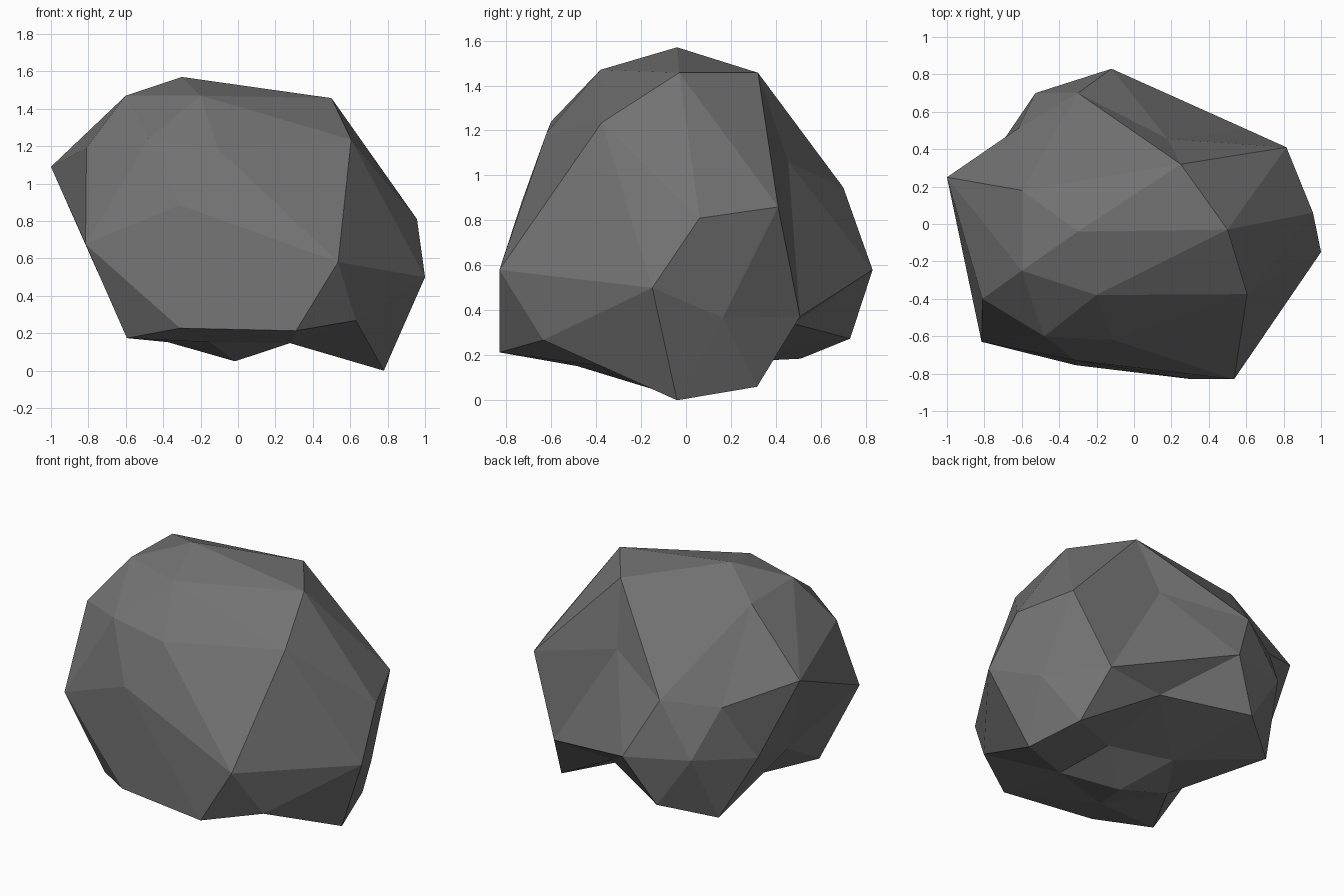
import bpy, bmesh
from mathutils import Vector

# Boulder corners, grouped in rings from top to bottom
crown = [(-.30, -.04, 1.57), (-.60, -.25, 1.47), (-.60, .18, 1.46),
         (-.20, -.38, 1.47), (.50, -.03, 1.457), (.25, .32, 1.457)]
shoulder = [(-1, .25, 1.09), (-.81, -.40, 1.19), (-.48, -.60, 1.24),
            (-.11, -.62, 1.19), (.605, -.375, 1.235), (.18, .455, 1.06),
            (-.30, .70, .946), (-.617, .513, .91)]
waist = [(-.815, -.63, .676), (-.31, -.73, .885), (.535, -.83, .58),
         (1, -.15, .50), (.957, .06, .81), (.815, .41, .86),
         (-.12, .83, .58), (-.527, .70, .61), (-.765, .35, .56)]
skirt = [(.31, -.83, .213), (.63, -.635, .268), (.85, .164, .367),
         (.60, .507, .372), (.20, .48, .34), (-.30, .73, .274),
         (-.594, .51, .185), (-.60, -.20, .37), (-.594, -.53, .174),
         (-.31, -.755, .227)]
underside = [(.78, -.04, 0), (.68, .316, .06), (.22, .02, .19),
             (-.20, .12, .20), (-.374, -.14, .152), (-.016, -.15, .05),
             (-.15, -.484, .152), (.278, -.35, .147)]
corners = [Vector(p) for p in crown + shoulder + waist + skirt + underside]

# Skin the corners as a ball around the core, then move each to its true place
core = Vector((0, 0, .75))
bm = bmesh.new()
verts = [bm.verts.new((p - core).normalized()) for p in corners]
bmesh.ops.convex_hull(bm, input=verts)
for v, p in zip(verts, corners):
    v.co = p
bmesh.ops.recalc_face_normals(bm, faces=bm.faces[:])

mesh = bpy.data.meshes.new("boulder")
bm.to_mesh(mesh)
bm.free()

# Flat grey stone
stone = bpy.data.materials.new("dark_grey_stone")
stone.diffuse_color = (.17, .17, .17, 1)
mesh.materials.append(stone)
boulder = bpy.data.objects.new("boulder", mesh)
bpy.context.collection.objects.link(boulder)
